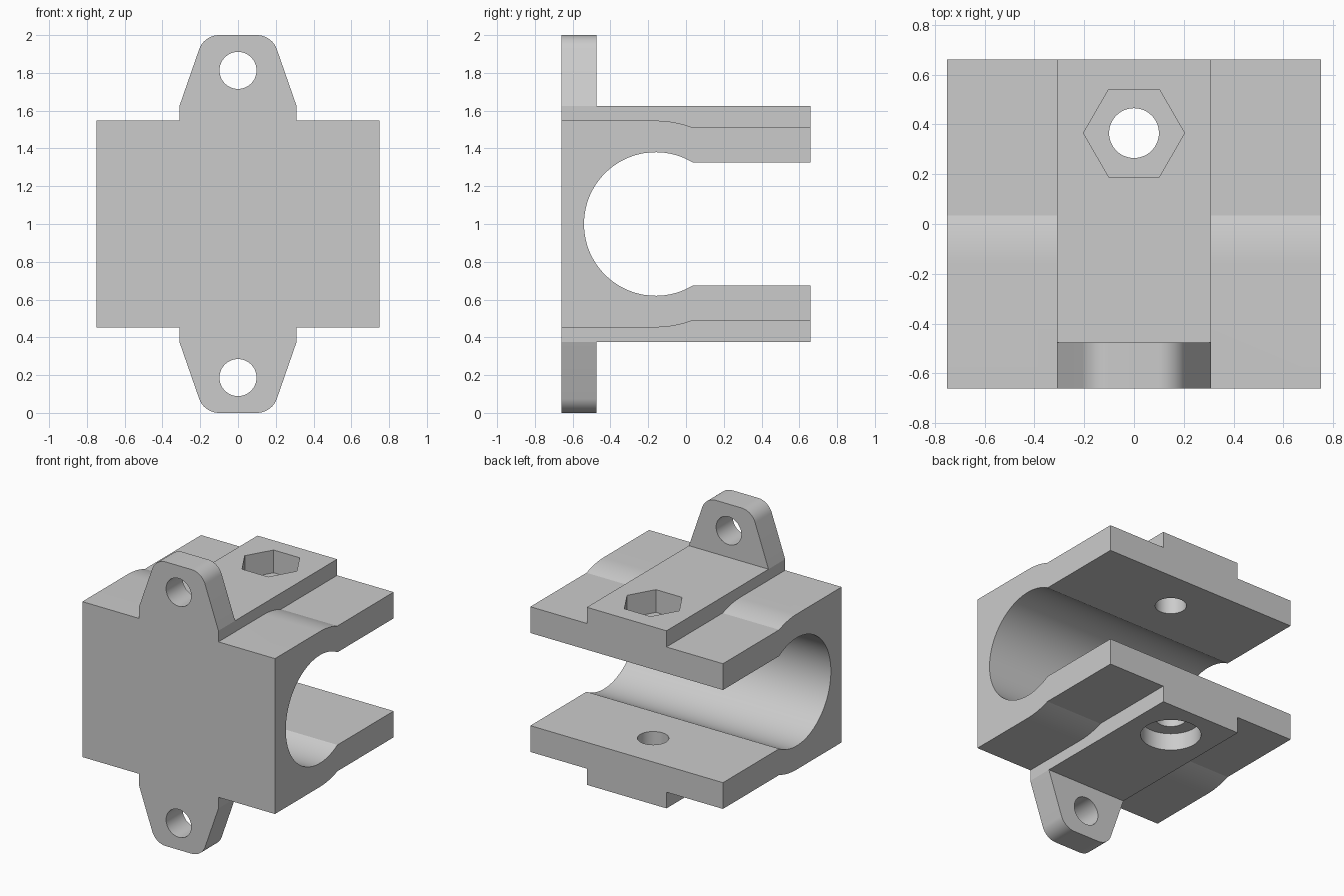
import bpy, bmesh, math
from mathutils import Vector

cube = bpy.data.objects.get("Cube")
if cube:
    bpy.data.objects.remove(cube, do_unlink=True)

grey = bpy.data.materials.new("plain grey")
grey.use_nodes = True
COLOUR = (0.6, 0.6, 0.6, 1)
grey.diffuse_color = COLOUR
grey.node_tree.nodes["Principled BSDF"].inputs["Base Color"].default_value = COLOUR

MID = 1.0              # height of the mirror plane
FRONT, BACK = -0.66, 0.66
BORE_Y, BORE_R = -0.16, 0.38
OUTER_R = 0.547
JAW_Y = 0.035          # where the round clamp meets the flat jaws
BOLT_Y = 0.365


def arc(cu, cv, r, start, end, steps):
    """Points on a circular arc, angles in degrees."""
    angles = [math.radians(start + (end - start) * i / steps) for i in range(steps + 1)]
    return [(cu + r * math.cos(a), cv + r * math.sin(a)) for a in angles]


def mirrored(upper):
    """Close an upper outline with its reflection below the mid plane."""
    return upper + [(u, 2 * MID - v) for u, v in reversed(upper)]


def prism(name, outline, axis, low, high):
    """Extrude a 2D outline along an axis between two positions."""
    place = {"x": lambda u, v: (low, u, v),
             "y": lambda u, v: (u, low, v),
             "z": lambda u, v: (u, v, low)}[axis]
    bm = bmesh.new()
    face = bm.faces.new([bm.verts.new(place(u, v)) for u, v in outline])
    moved = bmesh.ops.extrude_face_region(bm, geom=[face])["geom"]
    step = Vector([high - low if a == axis else 0 for a in "xyz"])
    bmesh.ops.translate(bm, vec=step, verts=[g for g in moved if isinstance(g, bmesh.types.BMVert)])
    bmesh.ops.recalc_face_normals(bm, faces=bm.faces)
    mesh = bpy.data.meshes.new(name)
    bm.to_mesh(mesh)
    bm.free()
    mesh.materials.append(grey)
    ob = bpy.data.objects.new(name, mesh)
    bpy.context.collection.objects.link(ob)
    return ob


def circle(cu, cv, r, sides=64):
    return arc(cu, cv, r, 0, 360, sides)[:-1]


def combine(target, other, operation):
    """Apply a boolean and discard the helper."""
    mod = target.modifiers.new(operation, "BOOLEAN")
    mod.operation, mod.solver, mod.object = operation, "EXACT", other
    bpy.context.view_layer.objects.active = target
    bpy.ops.object.modifier_apply(modifier=mod.name)
    bpy.data.objects.remove(other, do_unlink=True)


# Wide clamp body: flat top, concentric shoulder, thinner jaws
turn = math.degrees(math.acos((JAW_Y - BORE_Y) / OUTER_R))
shoulder = arc(BORE_Y, MID, OUTER_R, 90, turn, 8)
jaw_top = shoulder[-1][1]
body = prism("clamp_body", mirrored([(FRONT, MID + OUTER_R)] + shoulder + [(BACK, jaw_top)]),
             "x", -0.75, 0.75)

# Raised centre rib
rib = prism("centre_rib", mirrored([(FRONT, 1.625), (BACK, 1.625)]), "x", -0.31, 0.31)
combine(body, rib, "UNION")

# Front mounting plate with a rounded tab at each end
right_side = [(0.31, 1.625)] + arc(0.1, 1.888, 0.112, 19, 90, 12)
upper = right_side + [(-u, v) for u, v in reversed(right_side)]
plate = prism("mounting_plate", mirrored(upper), "y", FRONT, -0.475)
combine(body, plate, "UNION")

# Round bore opening into the slot between the jaws
meet = math.degrees(math.acos((JAW_Y - BORE_Y) / BORE_R))
bore = arc(BORE_Y, MID, BORE_R, meet, 360 - meet, 72)
opening = bore + [(0.9, bore[-1][1]), (0.9, bore[0][1])]
combine(body, prism("bore_cutter", opening, "x", -0.9, 0.9), "DIFFERENCE")

# Screw holes in the tabs
for z in (MID - 0.813, MID + 0.813):
    combine(body, prism("tab_hole_cutter", circle(0, z, 0.098), "y", -0.8, -0.3), "DIFFERENCE")

# Clamp bolt hole, hexagonal nut pocket above and round head recess below
for outline, low, high in ((circle(0, BOLT_Y, 0.1), 0.2, 1.8),
                           (circle(0, BOLT_Y, 0.203, 6), 1.465, 1.8),
                           (circle(0, BOLT_Y, 0.193), 0.2, 0.495)):
    combine(body, prism("bolt_cutter", outline, "z", low, high), "DIFFERENCE")

bpy.ops.object.select_all(action="DESELECT")
body.select_set(True)
bpy.context.view_layer.objects.active = body
bpy.ops.object.shade_smooth_by_angle(angle=math.radians(15))
